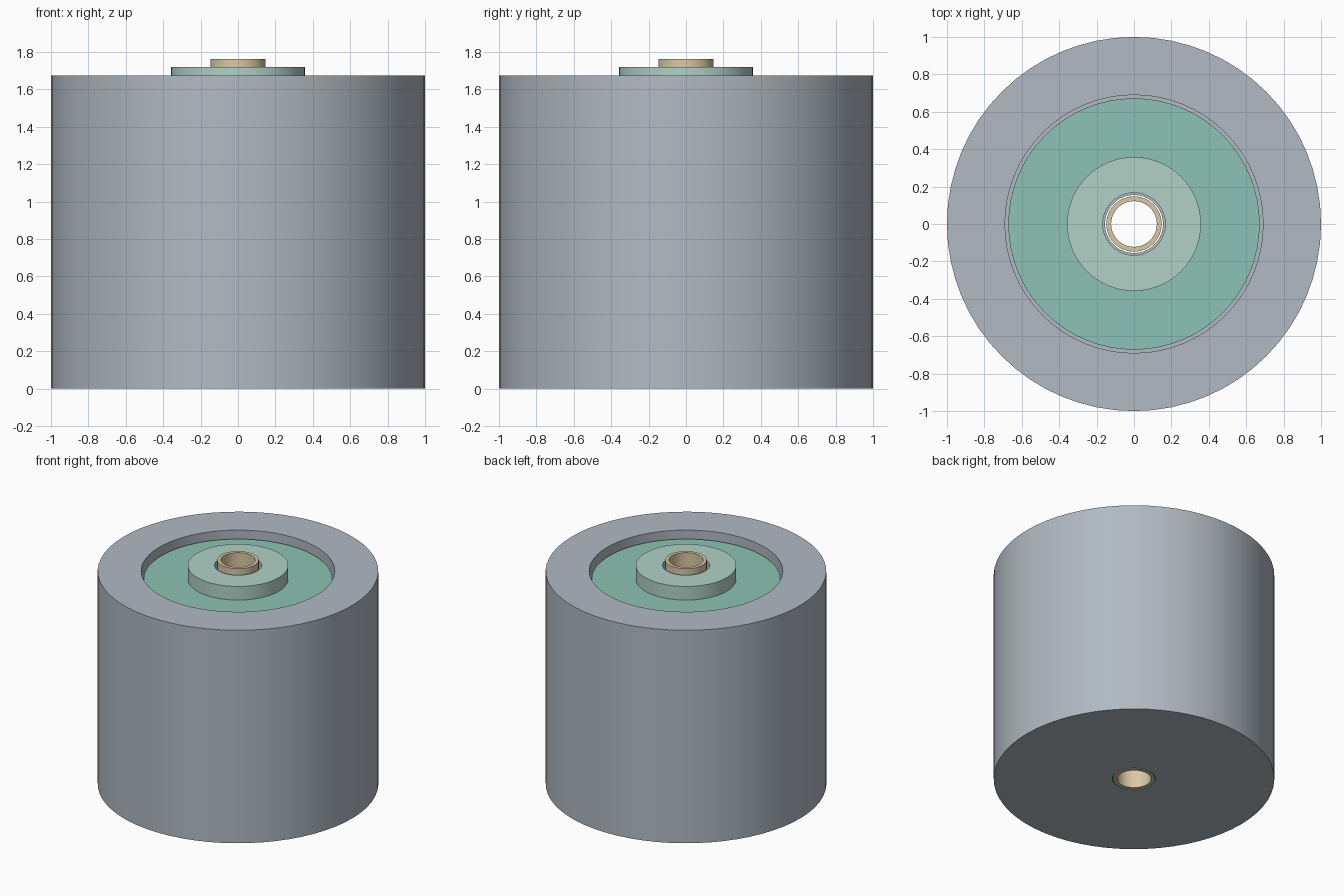
import bpy, bmesh, math

if "Cube" in bpy.data.objects:
    bpy.data.objects.remove(bpy.data.objects["Cube"])

SEGMENTS = 64


def material(name, rgb):
    mat = bpy.data.materials.new(name)
    mat.diffuse_color = (*rgb, 1)
    mat.use_nodes = True
    mat.node_tree.nodes["Principled BSDF"].inputs["Base Color"].default_value = mat.diffuse_color
    return mat


def lathe(name, profile, mat):
    """Revolve a closed (radius, height) outline around z."""
    bm = bmesh.new()
    rings = []
    for i in range(SEGMENTS):
        a = 2 * math.pi * i / SEGMENTS
        rings.append([bm.verts.new((r * math.cos(a), r * math.sin(a), z))
                      for r, z in profile])
    n = len(profile)
    for i in range(SEGMENTS):
        p, q = rings[i], rings[(i + 1) % SEGMENTS]
        for j in range(n):
            k = (j + 1) % n
            bm.faces.new((p[j], q[j], q[k], p[k]))
    bmesh.ops.recalc_face_normals(bm, faces=bm.faces)
    mesh = bpy.data.meshes.new(name)
    bm.to_mesh(mesh)
    bm.free()
    obj = bpy.data.objects.new(name, mesh)
    bpy.context.collection.objects.link(obj)
    mesh.materials.append(mat)
    bpy.ops.object.select_all(action='DESELECT')
    obj.select_set(True)
    bpy.context.view_layer.objects.active = obj
    bpy.ops.object.shade_smooth_by_angle(angle=math.radians(30))
    return obj


def ring(name, inner, outer, bottom, top, mat):
    return lathe(name, [(inner, bottom), (outer, bottom), (outer, top), (inner, top)], mat)


slate = material("slate", (0.44, 0.49, 0.54))
green = material("green", (0.27, 0.54, 0.46))
sage = material("sage", (0.44, 0.64, 0.57))
bronze = material("bronze", (0.70, 0.58, 0.38))

# Outer cup with a thin floor and a small axle hole
lathe("outer_cup", [(0.155, 0), (1.0, 0), (1.0, 1.675), (0.69, 1.675),
                    (0.69, 0.12), (0.155, 0.12)], slate)

# Core sitting in the cup, just below the rim
ring("inner_core", 0.167, 0.672, 0.16, 1.613, green)

# Raised hub on the core
ring("hub_collar", 0.167, 0.358, 1.613, 1.72, sage)

# Hollow axle through the full height
ring("axle_tube", 0.122, 0.148, 0.0, 1.762, bronze)
